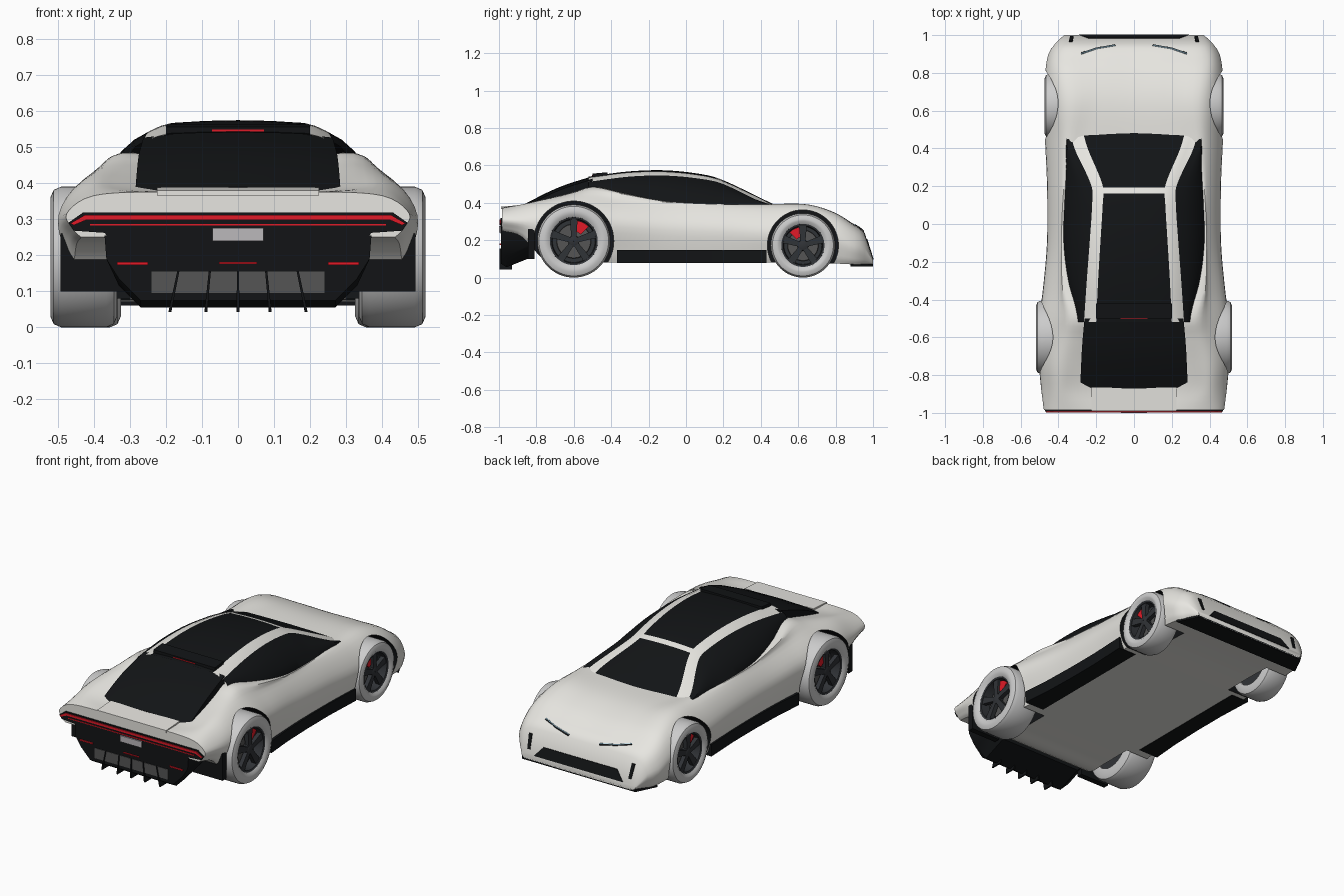
import bpy, bmesh
from math import sin, cos, pi, radians

if "Cube" in bpy.data.objects:
    bpy.data.objects.remove(bpy.data.objects["Cube"])


def material(name, *rgb):
    m = bpy.data.materials.new(name)
    m.diffuse_color = (*rgb, 1)
    m.use_nodes = True
    m.node_tree.nodes["Principled BSDF"].inputs["Base Color"].default_value = m.diffuse_color
    return m


WHITE = material("warm_white", .80, .79, .75)
BLACK = material("gloss_black", .006, .007, .008)
DARK = material("dark_metal", .03, .033, .038)
GREY = material("mid_grey", .09, .09, .09)
PLATE = material("plate_grey", .5, .48, .5)
RED = material("red", .75, .01, .02)
LAMP = material("lamp_blue", .35, .6, .75)


def finish(ob, angle=35):
    bpy.ops.object.select_all(action='DESELECT')
    ob.select_set(True)
    bpy.context.view_layer.objects.active = ob
    bpy.ops.object.shade_smooth_by_angle(angle=radians(angle))


def loft(name, secs, mats, ring=True, caps=True, pick=None, angle=35):
    """Skin a list of equal-length 3D sections; pick(i, j) chooses a face's material."""
    bm = bmesh.new()
    rows = [[bm.verts.new(p) for p in s] for s in secs]
    n = len(rows[0])
    for i in range(len(rows) - 1):
        for j in range(n if ring else n - 1):
            k = (j + 1) % n
            f = bm.faces.new((rows[i][j], rows[i][k], rows[i + 1][k], rows[i + 1][j]))
            f.material_index = pick(i, j) if pick else 0
    if caps:
        bm.faces.new(rows[0])
        bm.faces.new(rows[-1])
    bmesh.ops.recalc_face_normals(bm, faces=bm.faces)
    me = bpy.data.meshes.new(name)
    bm.to_mesh(me)
    bm.free()
    for m in mats:
        me.materials.append(m)
    ob = bpy.data.objects.new(name, me)
    bpy.context.collection.objects.link(ob)
    finish(ob, angle)
    return ob


def prism(name, pts, a, b, mat, axis='y'):
    put = {'x': lambda u, v, w: (w, u, v), 'y': lambda u, v, w: (u, w, v), 'z': lambda u, v, w: (u, v, w)}[axis]
    return loft(name, [[put(u, v, w) for u, v in pts] for w in (a, b)], [mat] if mat else [])


def box(name, x0, x1, y0, y1, z0, z1, mat):
    return prism(name, [(x0, z0), (x1, z0), (x1, z1), (x0, z1)], y0, y1, mat)


def sym(pts):
    return pts + [(-x, z) for x, z in reversed(pts)]


def lathe(name, prof, cy, cz, sx, mat, n=48):
    secs = [[(sx * x, cy + r * cos(2 * pi * k / n), cz + r * sin(2 * pi * k / n)) for k in range(n)] for x, r in prof]
    return loft(name, secs, [mat] if mat else [], caps=False)


def interp(keys, y):
    """Smooth interpolation of rows of values keyed by their first entry."""
    i = max(k for k in range(len(keys) - 1) if k == 0 or keys[k][0] <= y)
    a, b = keys[i], keys[i + 1]
    p, q = keys[max(i - 1, 0)], keys[min(i + 2, len(keys) - 1)]
    h = b[0] - a[0]
    t = (y - a[0]) / h
    out = []
    for c in range(1, len(a)):
        ma = (b[c] - p[c]) / (b[0] - p[0]) * h
        mb = (q[c] - a[c]) / (q[0] - a[0]) * h
        out.append((2*t**3 - 3*t*t + 1) * a[c] + (t**3 - 2*t*t + t) * ma + (3*t*t - 2*t**3) * b[c] + (t**3 - t*t) * mb)
    return out


def mirrored(half, y):
    return [(-x, y, z) for x, z in half[:0:-1]] + [(x, y, z) for x, z in half]


# Body shell: y, centre z, inner shoulder, outer shoulder, widest point, sill width, bottom z
BODY = [
    (-.985, .365, .22, .375, .40, .365, .475, .315, .455, .25),
    (-.88, .365, .29, .383, .41, .385, .488, .31, .47, .22),
    (-.75, .37, .285, .412, .415, .41, .50, .31, .48, .09),
    (-.6, .39, .285, .455, .405, .427, .505, .31, .48, .08),
    (-.5, .41, .29, .485, .40, .43, .50, .31, .475, .08),
    (-.35, .41, .335, .455, .395, .415, .48, .30, .46, .08),
    (-.1, .39, .345, .405, .39, .393, .458, .28, .447, .08),
    (.2, .38, .32, .385, .385, .383, .457, .27, .447, .08),
    (.45, .385, .25, .388, .375, .382, .467, .26, .455, .08),
    (.65, .378, .2, .382, .37, .382, .475, .26, .46, .08),
    (.8, .338, .2, .342, .385, .335, .466, .23, .455, .075),
    (.9, .283, .2, .283, .385, .268, .45, .18, .44, .07),
    (.955, .24, .2, .238, .36, .225, .415, .16, .405, .068),
    (1.0, .10, .2, .10, .34, .10, .37, .088, .36, .066)]


def body_section(y):
    zc, xi, zi, xs, zs, w, zw, wb, zb = interp(BODY, y)
    pts = [(0, zc), (xi, zi), (xs, zs), (w, zw), (wb, zb + .3 * (zw - zb)), (wb - .02, zb)]
    half = []
    ext = [(-xi, zi)] + pts + [pts[-1]]
    for i in range(1, len(pts)):
        p0, p1, p2, p3 = ext[i - 1:i + 3]
        for s in range(5):
            t = s / 5
            half.append(tuple(.5 * (2*p1[c] + (p2[c] - p0[c])*t + (2*p0[c] - 5*p1[c] + 4*p2[c] - p3[c])*t*t
                                    + (3*p1[c] - p0[c] - 3*p2[c] + p3[c])*t**3) for c in (0, 1)))
    return mirrored(half + [pts[-1]], y)


stations = [-.985 + 1.94 * i / 70 for i in range(71)] + [1.0]
body = loft("body_shell", [body_section(y) for y in stations], [WHITE, BLACK])

# Wheel arches cut out of the body, with black linings
WHEELS = [("rear", -.6, .195, .195, .335, .52, .128, .214), ("front", .625, .172, .172, .325, .475, .115, .19)]
for tag, cy, r, cz, xi, xo, rim, arch in WHEELS:
    for sx in (-1, 1):
        ring = [[(sx * x, cy + arch * cos(k * pi / 32), cz + arch * sin(k * pi / 32)) for k in range(64)] for x in (.30, .62)]
        cut = loft(tag + "_arch_cutter", ring, [WHITE, BLACK], pick=lambda i, j: 1)
        for f in cut.data.polygons:
            f.material_index = 1
        cut.hide_render = True
        bpy.context.view_layer.objects.active = body
        mod = body.modifiers.new("arch", 'BOOLEAN')
        mod.object, mod.operation, mod.solver = cut, 'DIFFERENCE', 'EXACT'
        bpy.ops.object.modifier_apply(modifier=mod.name)
        bpy.data.objects.remove(cut)
finish(body)

# Cabin: y, roof z, strip inner x/z, strip outer x/z, glass foot x/z
CABIN = [
    (-.52, .54, .20, .535, .265, .512, .30, .42),
    (-.3, .568, .19, .562, .25, .54, .362, .405),
    (-.1, .573, .178, .565, .235, .545, .375, .40),
    (.1, .550, .166, .543, .222, .525, .372, .385),
    (.2, .52, .165, .515, .225, .50, .37, .378),
    (.4, .425, .245, .422, .315, .405, .36, .37),
    (.485, .383, .27, .38, .335, .374, .35, .36)]


def cabin_section(y):
    zc, x1, z1, x2, z2, x3, z3 = interp(CABIN, y)
    half = [(0, zc), (x1 / 2, zc - (zc - z1) * .25), (x1, z1), ((x1 + x2) / 2, (z1 + z2) / 2 + .003), (x2, z2)]
    for t in (.25, .5, .75, 1):
        g = .06 * t * (1 - t)
        half.append((x2 + (x3 - x2) * t + g, z2 + (z3 - z2) * t + g))
    return mirrored(half + [(x3 - .01, .3)], y)


cab_y = sorted([-.52 + 1.005 * i / 36 for i in range(37)] + [.162, .194])


def cabin_mat(i, j):
    side = abs(j + .5 - 9)          # column distance from the centreline
    bar = .16 < (cab_y[i] + cab_y[i + 1]) / 2 < .196
    return 1 if 2 < side < 4 or (bar and side < 2) else 0


loft("cabin_glass_and_pillars", [cabin_section(y) for y in cab_y], [BLACK, WHITE], ring=False, caps=False, pick=cabin_mat)

# Sloping rear window, roof lip and high brake light
REAR = [(-.87, .385, .285), (-.75, .447, .28), (-.65, .49, .275), (-.5, .538, .262)]
secs = []
for k in range(13):
    y = -.87 + .37 * k / 12
    z, w = interp(REAR, y)
    secs.append(mirrored([(0, z + .004), (w * .6, z), (w, z - .012), (w, .34)], y))
loft("rear_window", secs, [BLACK])
prism("roof_lip", [(-.42, .545), (-.42, .563), (-.5, .556), (-.5, .53)], -.2, .2, BLACK, 'x')
box("high_brake_light", -.072, .072, -.503, -.48, .543, .548, RED)

# Rear deck flap
prism("rear_deck_flap", [(-.865, .372), (-.865, .388), (-.99, .380), (-.99, .366)], -.225, .225, WHITE, 'x')

# Tail light panel, light bars and number plate
prism("tail_panel", sym([(.43, .318), (.47, .290), (.455, .268), (.37, .262), (.36, .25), (.26, .235)]), -.992, -.95, BLACK)
prism("tail_light_upper", sym([(.425, .311), (.465, .288), (.455, .283), (.42, .298)]), -.997, -.98, RED)
box("tail_light_lower", -.41, .41, -.996, -.98, .282, .287, RED)
box("number_plate", -.07, .07, -1.0, -.97, .24, .276, PLATE)

# Rear bumper corners, diffuser, grille, low lights and fins
for sx in (-1, 1):
    box("rear_arch_liner", sx * .3, sx * .492, -.845, -.81, .10, .26, BLACK)
    box("reflector", sx * .25, sx * .335, -.996, -.97, .173, .181, RED)
hexa = lambda y, zb: [(x, y, z) for x, z in sym([(.37, .255), (.365, .19), (.33, .06 + zb), (.27, zb)])]
loft("diffuser", [hexa(-.81, .115), hexa(-.96, .055), hexa(-.99, .075)], [BLACK])
box("centre_reflector", -.052, .052, -.996, -.97, .175, .181, RED)
box("diffuser_grille", -.24, .24, -.993, -.97, .095, .155, GREY)
for x in (-.18, -.085, 0, .085, .18):
    top = x * .92
    prism("diffuser_fin", [(x - .004 + x * .05, .042), (x + .004 + x * .05, .042), (top + .003, .155), (top - .003, .155)], -.998, -.93, BLACK)

# Nose: sloped grille and side vents, chin splitter, headlight slits
face_y = lambda z: 1.0 - .32 * (z - .10)


def nose_panel(name, pts):
    loft(name, [[(x, min(face_y(z), 1) + d, z) for x, z in pts] for d in (-.03, .003)], [BLACK])


nose_panel("front_grille", sym([(.24, .155), (.29, .098)]))
for sx in (-1, 1):
    nose_panel("front_vent", [(sx * x, z) for x, z in [(.32, .125), (.338, .125), (.345, .205), (.325, .205)]])
    for name, mat, rad, dz in (("headlight_surround", BLACK, .006, 0), ("headlight_slit", LAMP, .0035, .004)):
        cu = bpy.data.curves.new(name, 'CURVE')
        cu.dimensions, cu.bevel_depth, cu.use_fill_caps = '3D', rad, True
        sp = cu.splines.new('POLY')
        line = [(.28, .902, .279), (.2, .928, .263), (.1, .946, .248)]
        sp.points.add(len(line) - 1)
        for p, (x, y, z) in zip(sp.points, line):
            p.co = (sx * x, y, z + dz, 1)
        cu.materials.append(mat)
        bpy.context.collection.objects.link(bpy.data.objects.new(name, cu))
prism("chin_splitter", [(-.37, 1.0), (.37, 1.0), (.43, .88), (-.43, .88)], .06, .072, BLACK, 'z')

# Side skirts
for sx in (-1, 1):
    plan = [(.35, -.37), (.477, -.37), (.463, -.2), (.457, 0), (.457, .2), (.467, .43), (.35, .43)]
    prism("side_skirt", [(sx * x, y) for x, y in plan], .078, .148, BLACK, 'z')

# Wheels: tyre, rim, brake disc, caliper, five spokes, hub
for tag, cy, R, cz, xi, xo, rim, arch in WHEELS:
    for sx in (-1, 1):
        lathe(tag + "_tyre", [(xi, rim), (xi, R - .03), (xi + .009, R - .009), (xi + .03, R), (xo - .03, R), (xo - .009, R - .009),
                              (xo, R - .03), (xo - .002, rim + .015), (xo - .012, rim)], cy, cz, sx, None, 64)
        lathe(tag + "_rim", [(xo - .012, rim), (xo - .016, rim - .01), (xo - .07, rim - .014), (xo - .07, .001)], cy, cz, sx, DARK)
        lathe(tag + "_inner_hub", [(xi + .01, rim), (xi + .01, .001)], cy, cz, sx, DARK)
        lathe(tag + "_brake_disc", [(xo - .06, rim * .72), (xo - .055, rim * .7), (xo - .055, .001)], cy, cz, sx, GREY)
        lathe(tag + "_hub", [(xo - .05, .03), (xo - .022, .028), (xo - .018, .02), (xo - .018, .001)], cy, cz, sx, DARK, 20)
        polar = lambda a, r, s: (cy + r * cos(a) - s * sin(a), cz + r * sin(a) + s * cos(a))
        for k in range(5):
            a = pi / 2 + k * 2 * pi / 5
            pts = [polar(a, .015, -.013), polar(a, rim - .006, -.021), polar(a, rim - .006, .021), polar(a, .015, .013)]
            prism(tag + "_spoke", pts, sx * (xo - .045), sx * (xo - .02), DARK, 'x')
        c = radians(62 if tag == "rear" else 118)
        arc = [c + radians(d) for d in (-18, -6, 6, 18)]
        pts = [polar(a, rim * .87, 0) for a in arc] + [polar(a, rim * .4, 0) for a in reversed(arc)]
        prism(tag + "_caliper", pts, sx * (xo - .058), sx * (xo - .034), RED, 'x')
